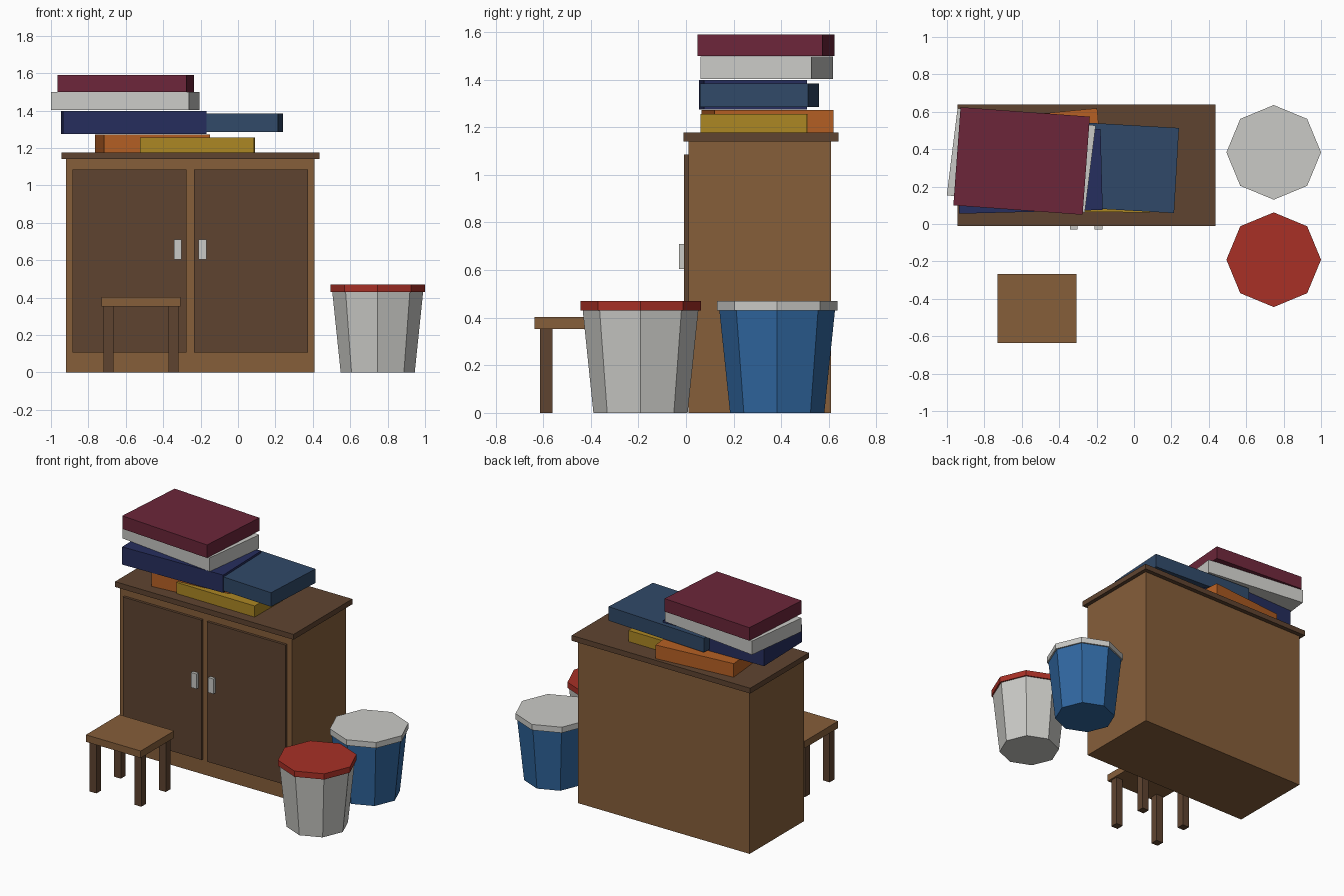
import bpy, bmesh, math
from mathutils import Matrix

if "Cube" in bpy.data.objects:
    bpy.data.objects.remove(bpy.data.objects["Cube"])


def material(name, r, g, b):
    """Flat colour from 0-255 display values."""
    lin = [((c / 255 + 0.055) / 1.055) ** 2.4 for c in (r, g, b)]
    m = bpy.data.materials.new(name)
    m.diffuse_color = (*lin, 1)
    m.use_nodes = True
    m.node_tree.nodes["Principled BSDF"].inputs["Base Color"].default_value = m.diffuse_color
    return m


BROWN = material("brown wood", 134, 94, 58)
DARK = material("dark wood", 95, 68, 48)
GREY = material("light grey", 202, 202, 198)
RED = material("red", 168, 48, 38)
BLUE = material("blue", 48, 103, 160)
MAROON = material("maroon", 108, 38, 58)
NAVY = material("navy", 38, 46, 94)
STEEL = material("steel blue", 48, 73, 104)
ORANGE = material("orange", 182, 96, 36)
YELLOW = material("mustard", 172, 135, 36)


def finish(name, bm, mat, loc=(0, 0, 0), angle=0):
    mesh = bpy.data.meshes.new(name)
    bm.to_mesh(mesh)
    bm.free()
    mesh.materials.append(mat)
    ob = bpy.data.objects.new(name, mesh)
    ob.location = loc
    ob.rotation_euler.z = math.radians(angle)
    bpy.context.collection.objects.link(ob)
    return ob


def slab(name, mat, cx, cy, w, d, z0, z1, angle=0):
    """Box by centre, width, depth, height range and turn about z."""
    bm = bmesh.new()
    bmesh.ops.create_cube(bm, size=1, matrix=Matrix.Diagonal((w, d, z1 - z0, 1)))
    return finish(name, bm, mat, (cx, cy, (z0 + z1) / 2), angle)


def box(name, mat, x0, x1, y0, y1, z0, z1):
    return slab(name, mat, (x0 + x1) / 2, (y0 + y1) / 2, x1 - x0, y1 - y0, z0, z1)


def drum(name, mat, cx, cy, r0, r1, z0, z1):
    """Eight-sided tapered drum."""
    bm = bmesh.new()
    bmesh.ops.create_cone(bm, cap_ends=True, segments=8, radius1=r0, radius2=r1, depth=z1 - z0)
    return finish(name, bm, mat, (cx, cy, (z0 + z1) / 2))


# Cabinet
box("cabinet_body", BROWN, -0.92, 0.41, 0.01, 0.61, 0, 1.14)
box("cabinet_top", DARK, -0.945, 0.437, -0.01, 0.64, 1.14, 1.177)
mid = -0.256
for side, s in (("left", -1), ("right", 1)):
    slab(side + "_door", DARK, mid + s * 0.325, 0.005, 0.61, 0.026, 0.107, 1.085)
    slab(side + "_handle", GREY, mid + s * 0.066, -0.018, 0.042, 0.022, 0.605, 0.71)

# Stool
sx, sy = -0.519, -0.452
slab("stool_seat", BROWN, sx, sy, 0.424, 0.37, 0.353, 0.402)
for fy, a in ((-1, "front"), (1, "back")):
    for fx, b in ((-1, "left"), (1, "right")):
        slab(f"stool_{a}_{b}_leg", DARK, sx + fx * 0.174, sy + fy * 0.135, 0.053, 0.053, 0, 0.353)

# Bins with lids
for name, y, body, lid in (("front_bin", -0.191, GREY, RED), ("back_bin", 0.383, BLUE, GREY)):
    drum(name + "_body", body, 0.747, y, 0.198, 0.243, 0, 0.432)
    drum(name + "_lid", lid, 0.747, y, 0.253, 0.253, 0.43, 0.47)

# Stack of boxes on the cabinet
slab("orange_box", ORANGE, -0.457, 0.342, 0.57, 0.502, 1.177, 1.272, 5.5)
slab("mustard_box", YELLOW, -0.217, 0.288, 0.61, 0.447, 1.177, 1.255, -0.6)
slab("navy_box", NAVY, -0.557, 0.282, 0.768, 0.434, 1.274, 1.398, 1.5)
slab("steel_blue_box", STEEL, -0.157, 0.308, 0.77, 0.456, 1.285, 1.383, -3.3)
slab("grey_box", GREY, -0.603, 0.34, 0.744, 0.468, 1.402, 1.498, -7.1)
slab("maroon_box", MAROON, -0.601, 0.337, 0.693, 0.526, 1.499, 1.59, -4.2)
